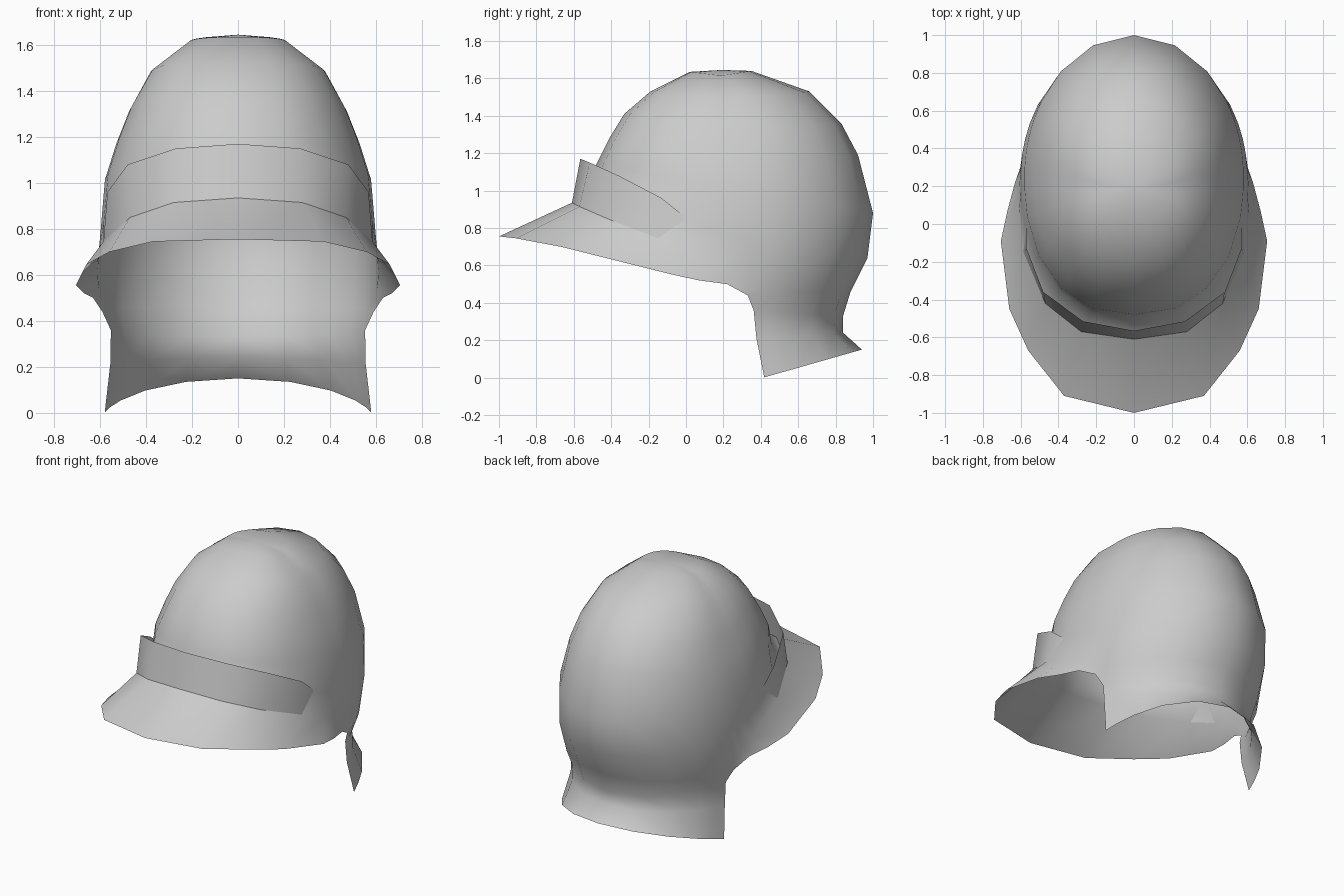
import bpy, bmesh
from math import radians, sin, cos

if "Cube" in bpy.data.objects:
    bpy.data.objects.remove(bpy.data.objects["Cube"])

# Column directions, from the back (0) round the side to the front (180)
ANGLES = [0, 22, 42, 58, 67, 74, 80, 86, 94, 104, 122, 142, 161, 180]
NECK = 6  # the first columns belong to the neck guard


def ring(half_w, yf, yb, zf, zs, zb, yc=0.25, cols=14):
    """Half an egg-shaped ring with separate front, side and back reach and height."""
    pts = []
    for a in ANGLES[:cols]:
        s, c = sin(radians(a)), cos(radians(a))
        p = 1.0 if c > 0 else 0.87
        k = abs(c) ** p
        y_end, z_end = (yb, zb) if c > 0 else (yf, zf)
        pts.append((half_w * max(s, 0) ** p if 0 < a < 180 else 0.0,
                    yc + (y_end - yc) * k, zs + (z_end - zs) * k))
    return pts


def build(name, rows, cap=None):
    """Skin rows of points, mirror across x and shade."""
    bm = bmesh.new()
    vr = [[bm.verts.new(p) for p in r] for r in rows]
    if cap:
        top = bm.verts.new(cap)
        for a, b in zip(vr[0], vr[0][1:]):
            bm.faces.new((top, a, b))
    for r0, r1 in zip(vr, vr[1:]):
        for j in range(min(len(r0), len(r1)) - 1):
            bm.faces.new((r0[j], r1[j], r1[j + 1], r0[j + 1]))
    bmesh.ops.recalc_face_normals(bm, faces=bm.faces)
    # Point the normals outwards
    if sum(f.normal.x * f.calc_area() for f in bm.faces) < 0:
        bmesh.ops.reverse_faces(bm, faces=bm.faces)
    me = bpy.data.meshes.new(name)
    bm.to_mesh(me)
    bm.free()
    ob = bpy.data.objects.new(name, me)
    bpy.context.collection.objects.link(ob)
    m = ob.modifiers.new("mirror", "MIRROR")
    m.merge_threshold = 0.002
    bpy.ops.object.select_all(action='DESELECT')
    ob.select_set(True)
    bpy.context.view_layer.objects.active = ob
    bpy.ops.object.modifier_apply(modifier="mirror")
    bpy.ops.object.shade_smooth_by_angle(angle=radians(55))
    return ob


# Dome
dome = [
    ring(0.21, 0.02, 0.35, 1.635, 1.615, 1.64, 0.19),
    ring(0.38, -0.19, 0.66, 1.53, 1.48, 1.53, 0.22),
    ring(0.475, -0.33, 0.83, 1.41, 1.30, 1.36),
    ring(0.53, -0.41, 0.92, 1.28, 1.16, 1.19),
    ring(0.58, -0.48, 1.00, 1.14, 1.00, 0.88),
    ring(0.60, -0.50, 0.97, 1.02, 0.75, 0.64),
]

# Inner and outer edges of the brim, from the side to the front
brim_in = [(0.58, 0.36, 0.47), (0.605, 0.28, 0.54), (0.61, 0.17, 0.60), (0.61, 0.05, 0.66),
           (0.585, -0.15, 0.745), (0.47, -0.42, 0.85), (0.28, -0.57, 0.915), (0, -0.61, 0.935)]
brim_out = [(0.59, 0.33, 0.44), (0.63, 0.22, 0.50), (0.67, 0.07, 0.52), (0.705, -0.09, 0.555),
            (0.66, -0.45, 0.645), (0.56, -0.67, 0.70), (0.37, -0.91, 0.745), (0, -1.0, 0.755)]

# Neck guard rows run on from the back of the dome
skirt = [
    ring(0.595, 0, 0.88, 0, 0.45, 0.46, 0.24, NECK) + brim_in,
    ring(0.575, 0, 0.84, 0, 0.37, 0.33, 0.18, NECK) + brim_out,
    ring(0.578, 0, 0.84, 0, 0.20, 0.24, 0.20, NECK),
    ring(0.603, 0, 0.94, 0, -0.055, 0.15, 0.22, NECK),
]
build("helmet_shell", dome + skirt, cap=(0, 0.19, 1.645))

# Brow band standing up from the inner edge of the brim
band_top = [(0.57, 0.0, 0.855), (0.568, -0.13, 0.96), (0.48, -0.36, 1.08),
            (0.27, -0.515, 1.15), (0, -0.565, 1.17)]
build("brow_band", [band_top, brim_in[3:]])
